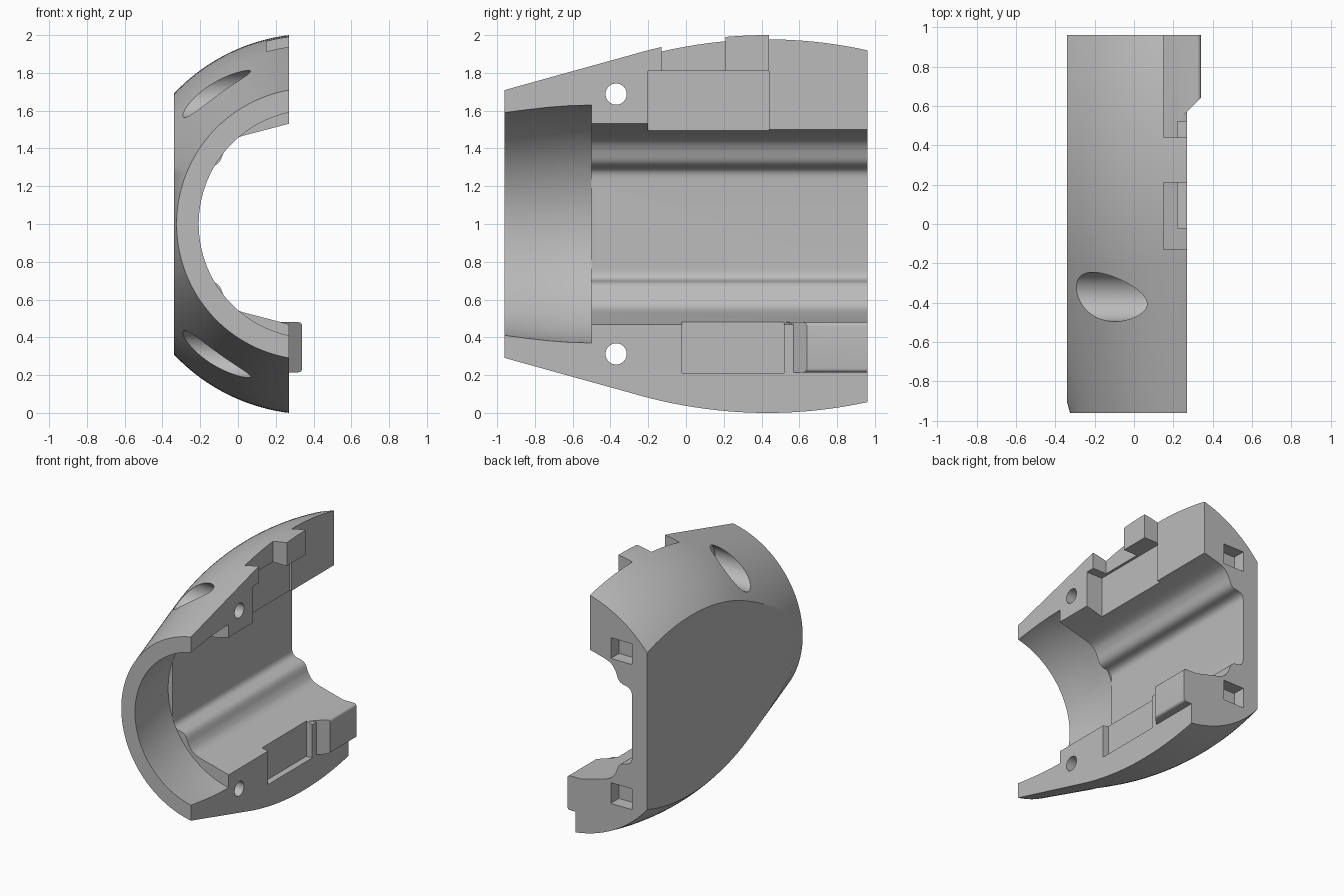
import bpy, bmesh, math
from mathutils import Vector
from mathutils.geometry import interpolate_bezier

cube = bpy.data.objects.get("Cube")
if cube:
    bpy.data.objects.remove(cube)

AXIS_X, AXIS_Z = 0.395, 1.0      # axis of the round shell, running along y
SPLIT, BACK = 0.27, 0.96         # mating plane and rear end

grey = bpy.data.materials.new("plain_grey")
grey.use_nodes = True
colour = (0.5, 0.5, 0.5, 1)
grey.diffuse_color = colour
grey.node_tree.nodes["Principled BSDF"].inputs["Base Color"].default_value = colour


def make(name, bm):
    bmesh.ops.recalc_face_normals(bm, faces=bm.faces)
    mesh = bpy.data.meshes.new(name)
    bm.to_mesh(mesh)
    bm.free()
    mesh.materials.append(grey)
    obj = bpy.data.objects.new(name, mesh)
    bpy.context.collection.objects.link(obj)
    return obj


def lathe(name, profile, sides=160):
    """Solid of revolution from (y, radius) pairs."""
    bm = bmesh.new()
    rings = []
    for y, r in profile:
        rings.append([bm.verts.new((AXIS_X + r * math.cos(a), y, AXIS_Z + r * math.sin(a)))
                      for a in (math.tau * i / sides for i in range(sides))])
    for a, b in zip(rings, rings[1:]):
        for i in range(sides):
            j = (i + 1) % sides
            bm.faces.new((a[i], a[j], b[j], b[i]))
    bm.faces.new(rings[0])
    bm.faces.new(rings[-1])
    return make(name, bm)


def prism(name, points, offset):
    """Closed outline pushed along an offset."""
    bm = bmesh.new()
    face = bm.faces.new([bm.verts.new(p) for p in points])
    top = bmesh.ops.extrude_face_region(bm, geom=[face])["geom"]
    bmesh.ops.translate(bm, vec=offset, verts=[v for v in top if isinstance(v, bmesh.types.BMVert)])
    return make(name, bm)


def box(name, x, y, z):
    outline = [(x[0], y[0], z[0]), (x[1], y[0], z[0]), (x[1], y[1], z[0]), (x[0], y[1], z[0])]
    return prism(name, outline, (0, 0, z[1] - z[0]))


def drill(name, x0, x1, y, z, r, sides=48):
    ring = [(x0, y + r * math.cos(math.tau * i / sides), z + r * math.sin(math.tau * i / sides))
            for i in range(sides)]
    return prism(name, ring, (x1 - x0, 0, 0))


def combine(target, tool, operation="DIFFERENCE"):
    mod = target.modifiers.new(tool.name, "BOOLEAN")
    mod.operation, mod.object, mod.solver = operation, tool, "EXACT"
    bpy.context.view_layer.objects.active = target
    bpy.ops.object.modifier_apply(modifier=mod.name)
    bpy.data.objects.remove(tool)


# Shell: cone at the front running into a barrel curve
def barrel(y):
    return 1.008 - (y - 0.43) ** 2 / 5


profile = [(-BACK, 0.72)] + [(-0.2 + 1.16 * i / 20, barrel(-0.2 + 1.16 * i / 20)) for i in range(21)]
shell = lathe("half_shell", profile)
combine(shell, box("side_limits", (-0.34, SPLIT), (-1.2, 1.2), (-0.5, 2.5)), "INTERSECT")

# Flared round mouth
mouth = [(-1.0, 0.598), (-BACK, 0.603)]
mouth += [(-BACK + 0.46 * t, 0.603 + 0.039 * math.sin(t * math.pi / 2)) for t in (0.25, 0.5, 0.75, 1)]
combine(shell, lathe("mouth_cutter", mouth))

# Long channel with a flat wall and waved corners
knots = [((-0.21, 1.24), (-0.21, 1.29), (-0.18, 1.30), (-0.14, 1.305)),
         ((-0.14, 1.305), (-0.08, 1.315), (-0.09, 1.37), (-0.06, 1.41)),
         ((-0.06, 1.41), (-0.04, 1.445), (-0.01, 1.455), (0.03, 1.468))]
upper = []
for knot in knots:
    upper += interpolate_bezier(*[Vector((x, 0, z)) for x, z in knot], 10)[:-1]
upper += [Vector((0.03, 0, 1.468)), Vector((0.4, 0, 1.565))]
lower = [Vector((p.x, 0, 2 - p.z)) for p in reversed(upper)]
combine(shell, prism("channel_cutter", [p + Vector((0, -0.5, 0)) for p in lower + upper], (0, 2, 0)))

# Upper edge: clasp notches and the pocket behind them
combine(shell, box("front_notch", (0.15, 0.5), (-0.13, 0.21), (1.7, 2.3)))
combine(shell, box("rear_notch", (0.15, 0.5), (0.44, 1.2), (1.3, 2.3)))
combine(shell, box("clasp_pocket", (0.13, 0.5), (-0.2, 0.44), (1.3, 1.81)))

# Lower edge: shallow pocket and the lug beside it
combine(shell, box("lug_pocket", (0.22, 0.5), (-0.02, 0.52), (0.21, 0.7)))
outline = [(0.2, 0.5), (0.22, 0.52), (0.34, 0.64), (0.34, BACK), (0.2, BACK)]
lug = prism("lug", [(x, y, 0.215) for x, y in outline], (0, 0, 0.265))
bm = bmesh.new()
bm.from_mesh(lug.data)
rim = [e for e in bm.edges if all(v.co.x > 0.33 for v in e.verts)
       and abs(e.verts[0].co.z - e.verts[1].co.z) < 0.01]
bmesh.ops.bevel(bm, geom=rim, offset=0.02, segments=5, profile=0.5, affect="EDGES")
bm.to_mesh(lug.data)
bm.free()
combine(shell, lug, "UNION")

# Screw holes with wide outer counterbores, and square rear sockets
for side in (1, -1):
    z = AXIS_Z + side * 0.688
    combine(shell, drill("counterbore", -1, 0.1, -0.37, z, 0.125))
    combine(shell, drill("screw_hole", 0, 0.5, -0.37, z, 0.056))
    z = AXIS_Z + side * 0.56
    combine(shell, box("socket", (-0.21, -0.03), (0.86, 1.2), (z - 0.08, z + 0.08)))

bpy.ops.object.select_all(action="DESELECT")
shell.select_set(True)
bpy.context.view_layer.objects.active = shell
bpy.ops.object.shade_smooth_by_angle(angle=math.radians(25))
